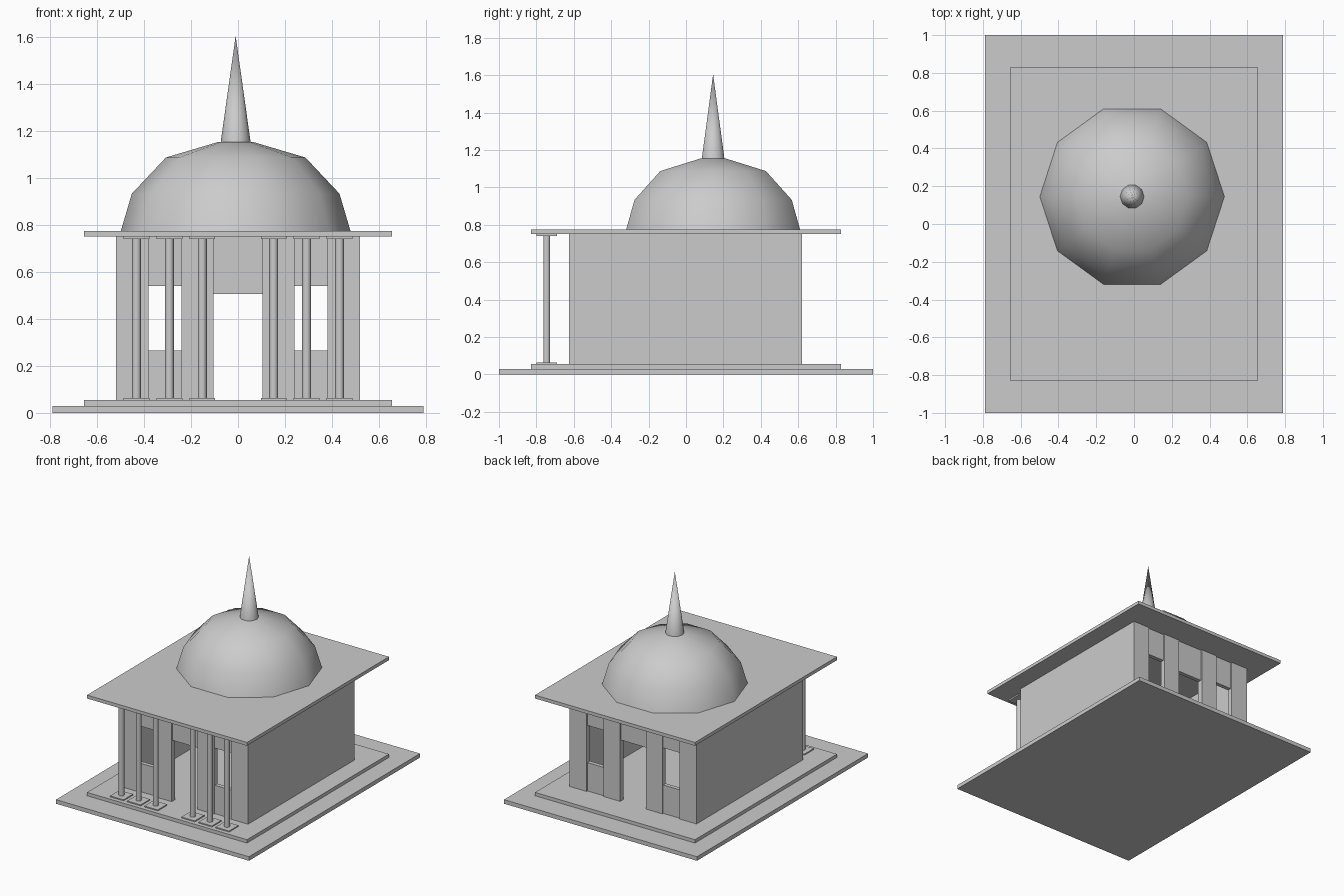
import bpy
import bmesh
from math import cos, sin, tau

if "Cube" in bpy.data.objects:
    bpy.data.objects.remove(bpy.data.objects["Cube"], do_unlink=True)

stone = bpy.data.materials.new("grey stone")
stone.use_nodes = True
GREY = (0.6, 0.6, 0.6, 1)
stone.diffuse_color = GREY
stone.node_tree.nodes["Principled BSDF"].inputs["Base Color"].default_value = GREY


def finish(name, bm):
    bmesh.ops.recalc_face_normals(bm, faces=bm.faces)
    mesh = bpy.data.meshes.new(name)
    bm.to_mesh(mesh)
    bm.free()
    mesh.materials.append(stone)
    obj = bpy.data.objects.new(name, mesh)
    bpy.context.collection.objects.link(obj)
    return obj


def box(name, x, y, z):
    """Box from (low, high) pairs."""
    bm = bmesh.ops.create_cube
    mesh = bmesh.new()
    bm(mesh, size=1)
    for v in mesh.verts:
        v.co = [pair[0] if c < 0 else pair[1] for c, pair in zip(v.co, (x, y, z))]
    return finish(name, mesh)


def lathe(name, profile, sides, x, y):
    """Spin a (radius, height) profile around a vertical axis."""
    bm = bmesh.new()
    rings = []
    for r, z in profile:
        count = sides if r else 1
        rings.append([bm.verts.new((x + r * cos(tau * i / sides),
                                    y + r * sin(tau * i / sides), z))
                      for i in range(count)])
    for low, high in zip(rings, rings[1:]):
        for i in range(sides):
            j = (i + 1) % sides
            if len(high) == 1:
                bm.faces.new((low[i], low[j], high[0]))
            else:
                bm.faces.new((low[i], low[j], high[j], high[i]))
    bm.faces.new(rings[0][::-1])
    if len(rings[-1]) > 1:
        bm.faces.new(rings[-1])
    obj = finish(name, bm)
    bpy.ops.object.select_all(action="DESELECT")
    obj.select_set(True)
    bpy.context.view_layer.objects.active = obj
    bpy.ops.object.shade_smooth_by_angle(angle=0.75)
    return obj


FLOOR, CEILING = 0.055, 0.75
WALL = 0.04

# Stepped base and flat roof
box("base_slab", (-0.79, 0.79), (-1, 1), (0, 0.03))
box("base_step", (-0.655, 0.655), (-0.83, 0.83), (0.03, FLOOR))
box("roof_slab", (-0.655, 0.655), (-0.83, 0.83), (CEILING, 0.775))

# Solid side walls
for side, s in (("left", 1), ("right", -1)):
    box(side + "_wall", sorted((s * 0.52, s * (0.52 - WALL))), (-0.625, 0.62), (FLOOR, CEILING))

# Front and back walls: piers, window panels and door lintel
for end, outer, inner in (("front", -0.625, -0.625 + WALL), ("back", 0.62, 0.62 - WALL)):
    y = sorted((outer, inner))
    inset = 0.01 if outer < 0 else -0.01
    panel_y = sorted((outer + inset, inner))
    for side, s in (("left", 1), ("right", -1)):
        part = end + "_" + side
        window = sorted((s * 0.24, s * 0.38))
        box(part + "_corner_pier", sorted((s * 0.38, s * 0.52)), y, (FLOOR, CEILING))
        box(part + "_door_pier", sorted((s * 0.105, s * 0.24)), y, (FLOOR, CEILING))
        box(part + "_window_sill", window, panel_y, (FLOOR, 0.265))
        box(part + "_window_lintel", window, panel_y, (0.54, CEILING))
    box(end + "_door_lintel", (-0.105, 0.105), panel_y, (0.505, CEILING))

# Porch columns with square plinths and caps
COLUMN_Y, PLATE = -0.745, 0.055
for side, s in (("left", 1), ("right", -1)):
    for i in range(3):
        x = s * (0.152 + 0.14 * i)
        part = "%s_column_%d" % (side, i + 1)
        lathe(part, [(0.019, FLOOR), (0.019, CEILING)], 10, x, COLUMN_Y)
        square = (x - PLATE, x + PLATE), (COLUMN_Y - PLATE, COLUMN_Y + PLATE)
        box(part + "_plinth", *square, (FLOOR, FLOOR + 0.008))
        box(part + "_cap", *square, (CEILING - 0.01, CEILING))

# Ten-sided dome and spire
DOME = (-0.01, 0.145)
lathe("dome", [(0.49, 0.77), (0.442, 0.933), (0.297, 1.087), (0.075, 1.153), (0, 1.155)], 10, *DOME)
lathe("spire", [(0.064, 1.15), (0, 1.605)], 10, *DOME)
